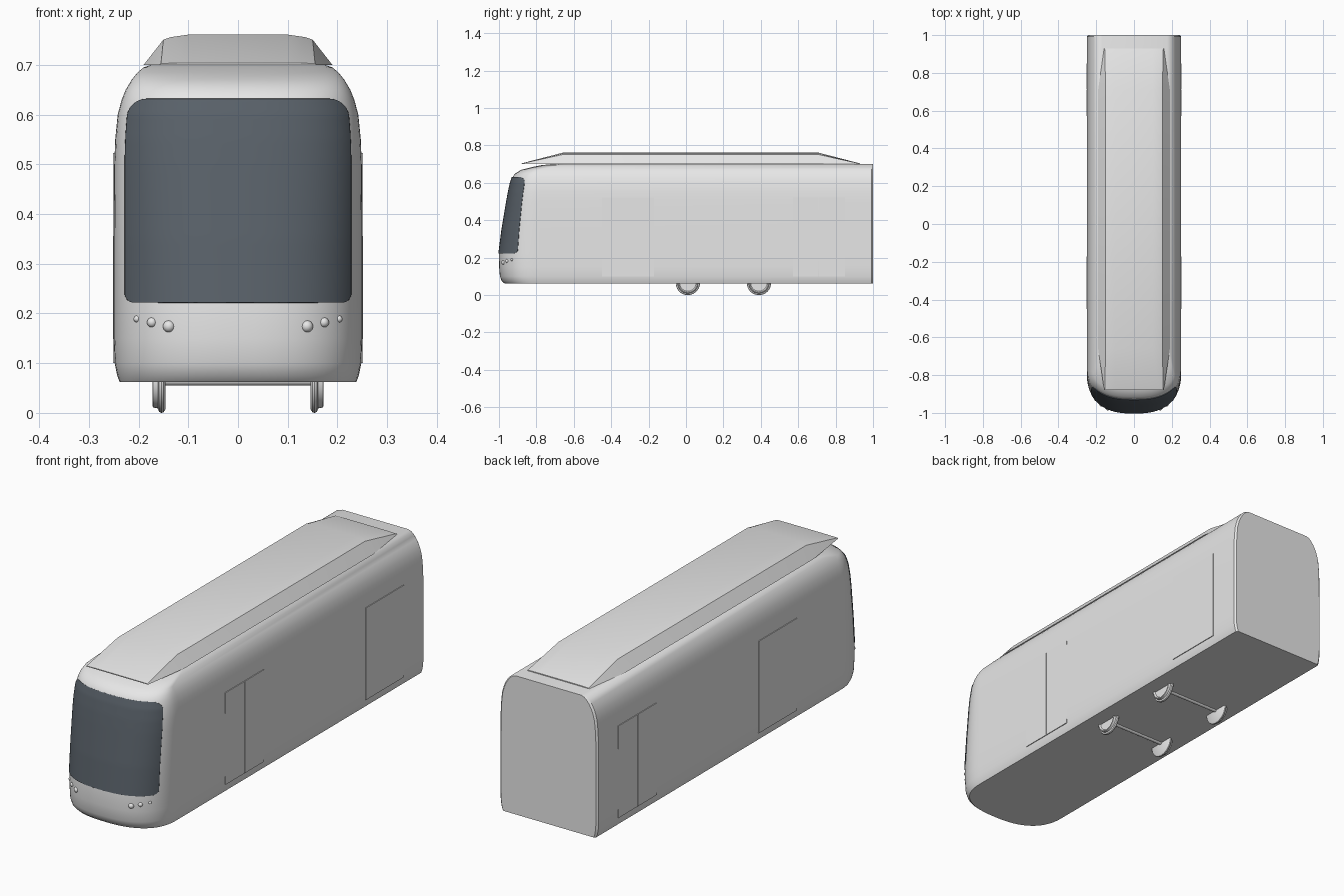
import bpy
import bmesh
import math

if "Cube" in bpy.data.objects:
    bpy.data.objects.remove(bpy.data.objects["Cube"], do_unlink=True)


def make_material(name, color):
    mat = bpy.data.materials.new(name)
    mat.use_nodes = True
    mat.diffuse_color = color
    mat.node_tree.nodes["Principled BSDF"].inputs["Base Color"].default_value = color
    return mat


GREY = make_material("light grey paint", (0.8, 0.8, 0.8, 1))
GLASS = make_material("dark glass", (0.10, 0.12, 0.142, 1))


def loft(name, rings, mat, closed=True, angle=35):
    """Skin a list of point rings; closed rings also get end caps."""
    bm = bmesh.new()
    rows = [[bm.verts.new(p) for p in ring] for ring in rings]
    count = len(rows[0])
    for a, b in zip(rows, rows[1:]):
        for i in range(count if closed else count - 1):
            j = (i + 1) % count
            bm.faces.new((a[i], a[j], b[j], b[i]))
    if closed:
        bm.faces.new(rows[0][::-1])
        bm.faces.new(rows[-1])
        bmesh.ops.recalc_face_normals(bm, faces=bm.faces)
    mesh = bpy.data.meshes.new(name)
    bm.to_mesh(mesh)
    bm.free()
    mesh.materials.append(mat)
    obj = bpy.data.objects.new(name, mesh)
    bpy.context.collection.objects.link(obj)
    bpy.ops.object.select_all(action="DESELECT")
    obj.select_set(True)
    bpy.context.view_layer.objects.active = obj
    bpy.ops.object.shade_smooth_by_angle(angle=math.radians(angle))
    return obj


# Body levels: height, half width, front tip
LEVELS = [
    (0.062, 0.238, -0.970), (0.075, 0.243, -0.985), (0.10, 0.248, -0.995),
    (0.15, 0.250, -0.999), (0.22, 0.250, -1.0), (0.35, 0.250, -0.983),
    (0.50, 0.249, -0.958), (0.55, 0.247, -0.949), (0.60, 0.242, -0.938),
    (0.63, 0.234, -0.928), (0.65, 0.226, -0.914), (0.67, 0.214, -0.88),
    (0.685, 0.202, -0.82), (0.695, 0.190, -0.77), (0.70, 0.175, -0.72),
]
POWER = 2.5


def level(z):
    for (z0, w0, f0), (z1, w1, f1) in zip(LEVELS, LEVELS[1:]):
        if z <= z1:
            t = (z - z0) / (z1 - z0)
            return w0 + (w1 - w0) * t, f0 + (f1 - f0) * t
    return LEVELS[-1][1:]


def nose_start(front):
    return max(-0.78, front + 0.10)


def nose_y(x, z):
    w, front = level(z)
    start = nose_start(front)
    return start - (start - front) * (1 - min(abs(x) / w, 1) ** POWER) ** (1 / POWER)


def outline(z, w, front):
    start, steps, ring = nose_start(front), 40, []
    for i in range(steps + 1):
        t = math.pi * (i / steps - 0.5)
        x = math.copysign(abs(math.sin(t)) ** (2 / POWER), t) * w
        y = start - (start - front) * abs(math.cos(t)) ** (2 / POWER)
        ring.append((x, y, z))
    r = 0.008
    return ring + [(w, 1 - r, z), (w - r, 1, z), (r - w, 1, z), (-w, 1 - r, z)]


loft("body", [outline(*lv) for lv in LEVELS], GREY)

# Windscreen: thin plate wrapped on the nose, with rounded corners
BOTTOM, TOP, HALF = 0.222, 0.632, 0.228


def corner_inset(z):
    for r, d in ((0.018, z - BOTTOM), (0.035, TOP - z)):
        if d < r:
            return r - math.sqrt(max(r * r - (r - d) ** 2, 0))
    return 0


rows = 48
screen = []
for k in range(rows + 1):
    z = BOTTOM + (TOP - BOTTOM) * (1 - math.cos(math.pi * k / rows)) / 2
    half = HALF - corner_inset(z) - 0.008 * max(0, (z - 0.5) / 0.13) ** 2
    row = [half * math.sin(math.pi / 2 * (i / 16 - 1)) for i in range(33)]
    screen.append([(x, nose_y(x, z) - 0.004, z) for x in row])
plate = loft("windscreen", screen, GLASS, closed=False)
solid = plate.modifiers.new("thickness", "SOLIDIFY")
solid.thickness = 0.006
solid.offset = -1

# Roof pod: low fairing with thin sloping ends
FULL = [(0.19, 0), (0.15, 0.051), (0.135, 0.056), (0.10, 0.061)]
END = [(0.158, 0), (0.155, 0.003), (0.135, 0.0035), (0.10, 0.004)]


def pod_ring(y, half):
    both = half + [(-x, z) for x, z in reversed(half)]
    return [(x, y, 0.70 + z) for x, z in both]


loft("roof_pod", [pod_ring(y, h) for y, h in
                  ((-0.88, END), (-0.66, FULL), (0.71, FULL), (0.93, END))],
     GREY, angle=20)


def lathe_x(name, profile, y, z, steps=40):
    """Turn (x, radius) pairs around an axis parallel to x."""
    turn = [2 * math.pi * i / steps for i in range(steps)]
    return loft(name, [[(x, y + r * math.cos(a), z + r * math.sin(a)) for a in turn]
                       for x, r in profile], GREY)


# Flanged wheels and axles
WHEEL = [(0.146, 0.058), (0.150, 0.064), (0.154, 0.065), (0.159, 0.063),
         (0.161, 0.056), (0.171, 0.054), (0.172, 0.050), (0.165, 0.044)]
for end, y in (("front", 0.01), ("rear", 0.39)):
    lathe_x(end + "_axle", [(-0.15, 0.010), (0.15, 0.010)], y, 0.065, 16)
    for side, s in (("left", 1), ("right", -1)):
        lathe_x(f"{end}_{side}_wheel", [(s * x, r) for x, r in WHEEL], y, 0.065)

# Double doors: slim leaves on both sides
for end, y0 in (("front", -0.45), ("rear", 0.57)):
    for side, s in (("left", 1), ("right", -1)):
        for leaf in range(2):
            a = y0 + leaf * 0.14 + 0.001
            b = a + 0.138
            loft(f"{end}_{side}_door_leaf_{leaf + 1}",
                 [[(s * x, a, 0.10), (s * x, b, 0.10), (s * x, b, 0.523), (s * x, a, 0.523)]
                  for x in (0.247, 0.2515)], GREY)

# Headlights: three small domes on each side of the nose
for side, s in (("left", 1), ("right", -1)):
    for n, (x, z, r) in enumerate(((0.139, 0.174, 0.012), (0.173, 0.182, 0.010),
                                   (0.203, 0.189, 0.007))):
        bpy.ops.mesh.primitive_uv_sphere_add(
            segments=20, ring_count=12, radius=r,
            location=(s * x, nose_y(x, z) + 0.003, z))
        lamp = bpy.context.object
        lamp.name = f"{side}_headlight_{n + 1}"
        lamp.data.materials.append(GREY)
        bpy.ops.object.shade_smooth()
